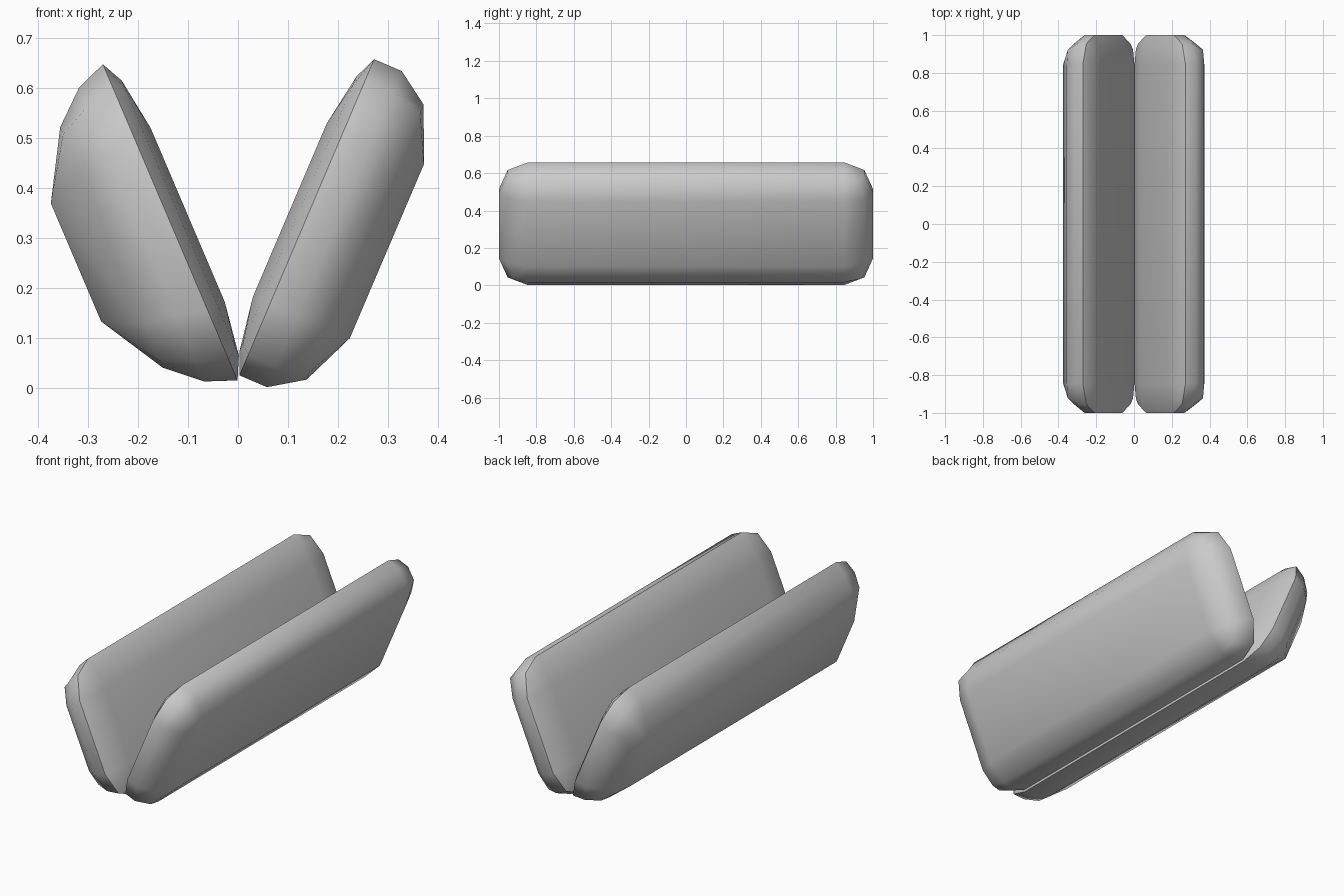
import bpy, bmesh, math

if "Cube" in bpy.data.objects:
    bpy.data.objects.remove(bpy.data.objects["Cube"])

# Corner offsets (along pad, along y) for the three rounding levels
HALF_U, HALF_Y, R = 0.189, 0.845, 0.155
CORNER = [
    [(0, 0), (0, 0), (0, 0)],
    [(0.71, 0), (0.6, 0.5), (0, 0.70)],
    [(1, 0), (0.71, 0.70), (0, 1)],
]
LEVELS = [0, 1, 2, 2, 1, 0]


def ring(level, scale):
    """Rounded-rectangle outline of one layer, 12 points going round."""
    quad = [((HALF_U + a * R) * scale, HALF_Y + b * R) for a, b in CORNER[level]]
    back = quad[::-1]
    return (quad + [(-u, y) for u, y in back]
            + [(-u, -y) for u, y in quad] + [(u, -y) for u, y in back])


def pad(name, side, centre, depths, scales):
    """Leaning cushion lofted through its thickness, inner face to outer face."""
    bm = bmesh.new()
    du, dn = (0.392, 0.92), (0.92, -0.392)
    rings = []
    for level, t, s in zip(LEVELS, depths, scales):
        verts = []
        for u, y in ring(level, s):
            u += centre
            verts.append(bm.verts.new((side * (u * du[0] + t * dn[0]), y,
                                       u * du[1] + t * dn[1])))
        rings.append(verts)
    for a, b in zip(rings, rings[1:]):
        for i in range(12):
            j = (i + 1) % 12
            bm.faces.new((a[i], a[j], b[j], b[i]))
    for r in (rings[0], rings[-1]):
        bm.faces.new((r[0], r[3], r[6], r[9]))
    bmesh.ops.remove_doubles(bm, verts=bm.verts[:], dist=0.0005)
    bmesh.ops.recalc_face_normals(bm, faces=bm.faces[:])
    mesh = bpy.data.meshes.new(name)
    bm.to_mesh(mesh)
    bm.free()
    ob = bpy.data.objects.new(name, mesh)
    bpy.context.collection.objects.link(ob)
    bpy.ops.object.select_all(action='DESELECT')
    ob.select_set(True)
    bpy.context.view_layer.objects.active = ob
    bpy.ops.object.shade_smooth_by_angle(angle=math.radians(50))
    return ob


# Right half: even rounding on its outer side
pad("right_half", 1, 0.368,
    [-0.044, -0.026, -0.007, 0.053, 0.120, 0.167], [1] * 6)
# Left half: thicker, tapering towards its outer side
pad("left_half", -1, 0.358,
    [-0.043, -0.027, -0.005, 0.057, 0.123, 0.200], [1, 1, 1, 0.93, 0.875, 0.68])
